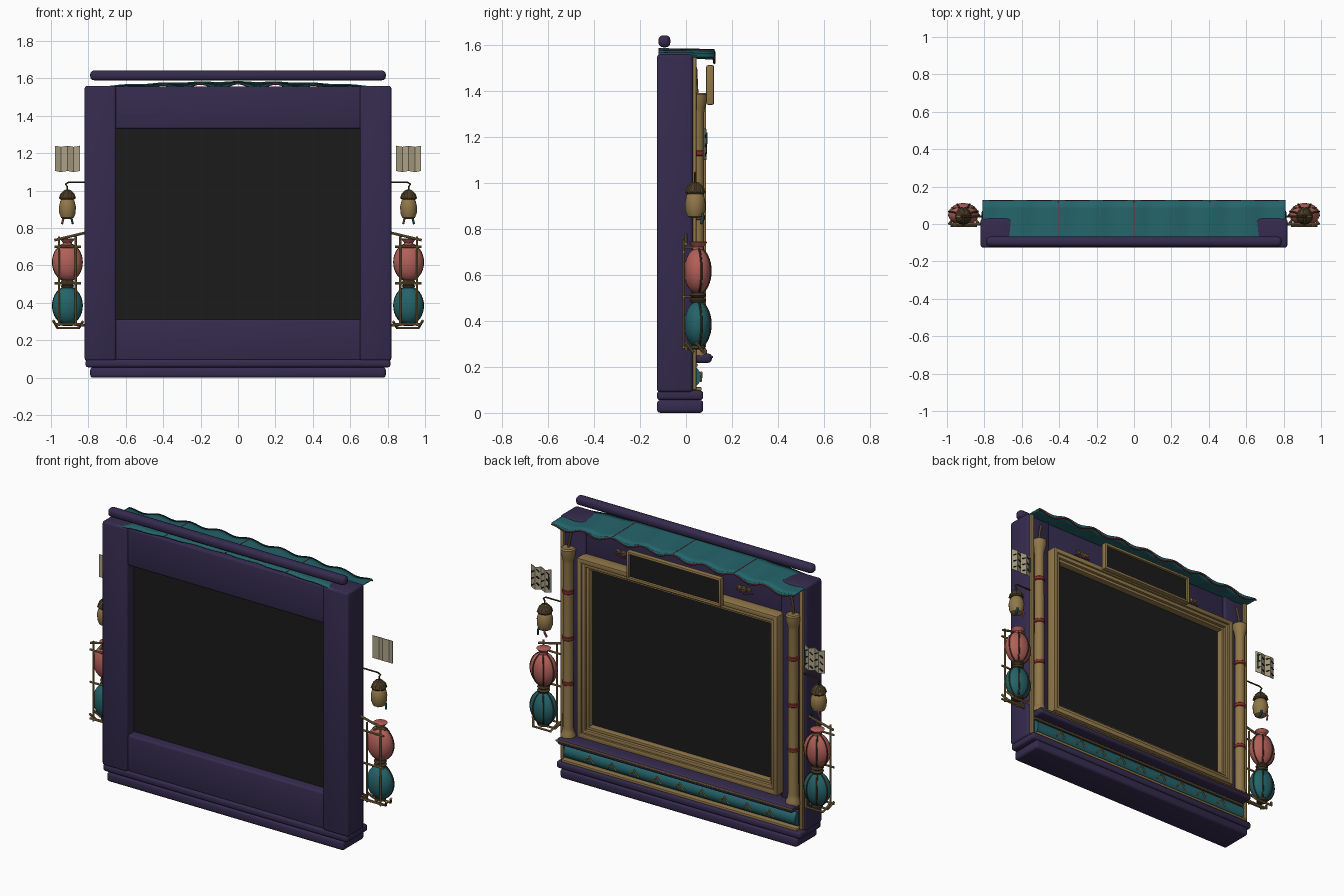
import bpy, bmesh, math
from mathutils import Vector

if "Cube" in bpy.data.objects:
    bpy.data.objects.remove(bpy.data.objects["Cube"])

def mat(name, c):
    m = bpy.data.materials.new(name)
    m.diffuse_color = (*c, 1)
    m.use_nodes = True
    m.node_tree.nodes["Principled BSDF"].inputs["Base Color"].default_value = m.diffuse_color
    return m

PURPLE = mat("deep purple", (.035, .024, .076))
TEAL = mat("teal", (.017, .125, .143))
PINK = mat("coral pink", (.45, .115, .10))
GOLD = mat("antique gold", (.28, .183, .066))
BLACK = mat("screen black", (.0105, .0105, .0105))
RED = mat("dark red", (.24, .03, .03))
CREAM = mat("cream paper", (.42, .36, .24))
BROWN = mat("dark bronze", (.06, .04, .018))

def finish(name, me, m, smooth=True):
    ob = bpy.data.objects.new(name, me)
    bpy.context.collection.objects.link(ob)
    me.materials.clear()
    me.materials.append(m)
    if smooth:
        bpy.ops.object.select_all(action='DESELECT')
        ob.select_set(True)
        bpy.context.view_layer.objects.active = ob
        bpy.ops.object.shade_smooth_by_angle(angle=math.radians(40))
    return ob

def box(name, x, y, z, m, bevel=0, seg=3):
    """Box from (min, max) ranges, optionally rounded."""
    bm = bmesh.new()
    bmesh.ops.create_cube(bm, size=1)
    for v in bm.verts:
        v.co = Vector([(r[0] + r[1]) / 2 + c * (r[1] - r[0]) for r, c in zip((x, y, z), v.co)])
    if bevel:
        bmesh.ops.bevel(bm, geom=bm.edges[:], offset=bevel, segments=seg, profile=.5, affect='EDGES')
    me = bpy.data.meshes.new(name)
    bm.to_mesh(me)
    bm.free()
    return finish(name, me, m, bool(bevel))

def tube(name, paths, r, m, res=2):
    """One mesh of round rods following one or more point paths."""
    cu = bpy.data.curves.new(name + "_path", 'CURVE')
    cu.dimensions = '3D'
    cu.bevel_depth, cu.bevel_resolution, cu.use_fill_caps = r, res, True
    for pts in paths:
        sp = cu.splines.new('POLY')
        sp.points.add(len(pts) - 1)
        for p, q in zip(sp.points, pts):
            p.co = (*q, 1)
    tmp = bpy.data.objects.new("tmp", cu)
    bpy.context.collection.objects.link(tmp)
    bpy.context.view_layer.update()
    me = bpy.data.meshes.new_from_object(tmp.evaluated_get(bpy.context.evaluated_depsgraph_get()))
    bpy.data.objects.remove(tmp)
    return finish(name, me, m)

def grid(name, pts, m, smooth=True, thick=0):
    """Sheet from rows of points."""
    bm = bmesh.new()
    g = [[bm.verts.new(p) for p in row] for row in pts]
    for a, b in zip(g, g[1:]):
        for i in range(len(a) - 1):
            bm.faces.new((a[i], a[i + 1], b[i + 1], b[i]))
    me = bpy.data.meshes.new(name)
    bm.to_mesh(me)
    bm.free()
    ob = finish(name, me, m, smooth)
    if thick:
        mod = ob.modifiers.new("thick", 'SOLIDIFY')
        mod.thickness, mod.offset = thick, 0
    return ob

def lathe(name, prof, cx, cy, m, n=24, sy=1):
    """Turned part: (radius, z) profile about a vertical axis."""
    bm = bmesh.new()
    rings = [[bm.verts.new((cx + r * math.cos(t * math.tau / n), cy + sy * r * math.sin(t * math.tau / n), z))
              for t in range(n)] for r, z in prof]
    for a, b in zip(rings, rings[1:]):
        for i in range(n):
            bm.faces.new((a[i], a[(i + 1) % n], b[(i + 1) % n], b[i]))
    bm.faces.new(rings[0][::-1])
    bm.faces.new(rings[-1])
    me = bpy.data.meshes.new(name)
    bm.to_mesh(me)
    bm.free()
    return finish(name, me, m)

def frame(name, X, z0, z1, w, y, m, bevel):
    """Rectangular picture frame lying in the xz plane."""
    for s, side in ((1, "left"), (-1, "right")):
        box(f"{name}_{side}", sorted((s * X, s * (X - w))), y, (z0, z1), m, bevel, 2)
    box(name + "_bottom", (-X + w / 2, X - w / 2), y, (z0, z0 + w), m, bevel, 2)
    box(name + "_top", (-X + w / 2, X - w / 2), y, (z1 - w, z1), m, bevel, 2)

# --- cabinet ---
box("base_plinth", (-.79, .79), (-.126, .075), (0, .056), PURPLE, .015)
box("base_step", (-.815, .815), (-.126, .075), (.055, .097), PURPLE, .014)
box("top_rail", (-.66, .66), (-.115, .015), (1.33, 1.557), PURPLE, .012)
box("bottom_rail", (-.66, .66), (-.115, .015), (.09, .312), PURPLE, .012)
box("screen", (-.655, .655), (-.06, .025), (.30, 1.34), BLACK)
box("top_bar", (-.79, .79), (-.12, -.068), (1.59, 1.642), PURPLE, .02)
for s in (1, -1):
    box("side_post", sorted((s * .652, s * .82)), (-.126, .03), (.09, 1.56), PURPLE, .014)
    box("post_edge_strip", sorted((s * .785, s * .808)), (.025, .046), (.10, 1.55), GOLD, .005, 2)

# --- stepped gold screen surround ---
frame("outer_frame", .668, .285, 1.365, .030, (.0, .088), GOLD, .006)
frame("middle_frame", .645, .310, 1.340, .026, (.0, .078), GOLD, .006)
frame("inner_frame", .624, .332, 1.318, .02, (.0, .062), GOLD, .005)

# --- header sign with gold frame ---
frame("sign_frame", .315, 1.34, 1.512, .018, (.088, .122), GOLD, .007)
box("sign_panel", (-.305, .305), (.093, .108), (1.35, 1.50), BLACK)

# --- small cloud ornaments beside the sign ---
for s in (1, -1):
    curls = []
    for dx, dz, r in ((0, 0, .018), (.035, .006, .012), (-.03, .004, .011)):
        curls.append([(s * (.40 + dx) + r * (1 - i / 22) * math.cos(i * .6), .024,
                       1.435 + dz + r * (1 - i / 22) * math.sin(i * .6)) for i in range(18)])
    tube("cloud_ornament", curls, .005, GOLD, 1)
    tube("cloud_ornament_tail", [[(s * .35, .02, 1.425), (s * .40, .024, 1.41), (s * .46, .02, 1.42)]], .004, RED, 1)

# --- gently waved canopy with scalloped valance ---
def canopy_z(x, y):
    t = (y + .12) / .245
    return 1.580 - .010 * t - .030 * (x / .81) ** 2 + (.002 + .006 * t) * math.cos(x * math.tau / .2025)

def low_z(x):
    return canopy_z(x, .122) - .012 + .006 * math.cos(x * math.tau / .2025)

NX = 120
XS = [-.81 + 1.62 * i / NX for i in range(NX + 1)]
YS = [-.12 + .243 * j / 6 for j in range(7)]
grid("canopy", [[(x, y, canopy_z(x, y)) for x in XS] for y in YS], TEAL, thick=.007)
grid("canopy_valance", [[(x, .122, f(x)) for x in XS] for f in (lambda x: canopy_z(x, .122), low_z)], TEAL, thick=.006)
tube("canopy_trim", [[(x, .123, low_z(x)) for x in XS]], .0045, RED)
tube("canopy_seams", [[(x, y, canopy_z(x, y) + .002) for y in YS] for x in (-.405, 0, .405)], .003, RED, 1)

# --- lower shelf and teal apron ---
box("shelf", (-.785, .785), (.0, .112), (.218, .258), PURPLE, .014)
box("shelf_edge", (-.79, .79), (.108, .118), (.238, .248), GOLD, .003, 1)
tube("apron_top_strip", [[(-.78, .045, .208), (.78, .045, .208)]], .007, GOLD)
box("apron_bottom_strip", (-.785, .785), (.02, .068), (.096, .112), GOLD, .004, 2)
arc = [(.022 + .043 * math.sin(math.pi * k / 12), .157 - .046 * math.cos(math.pi * k / 12)) for k in range(13)]
grid("teal_apron", [[(x, y, z) for y, z in arc] for x in (.77, -.77)], TEAL)
for s in (1, -1):
    rows = [[(s * .77, y, z) for y, z in arc], [(s * .77, .02, z) for y, z in arc]]
    grid("apron_end", rows[::-s], TEAL, False)
tube("apron_chevrons", [[(x - .03, .064, .138), (x, .066, .175), (x + .03, .064, .138)]
                        for x in [-.60 + .15 * i for i in range(9)]], .006, GOLD, 1)

for s in (1, -1):
    # --- gold columns ---
    cx, cy = s * .75, .05
    lathe("column", [(.042, .25), (.042, .27), (.033, .285), (.030, .31), (.029, .82), (.028, 1.30), (.032, 1.325),
                     (.041, 1.355), (.042, 1.385), (.034, 1.392)], cx, cy, GOLD)
    for z in (.58, .85, 1.13):
        lathe("column_band", [(.029, z - .012), (.033, z - .008), (.033, z + .008), (.029, z + .012)], cx, cy, RED)
    tube("column_finial", [[(cx, .048, 1.38), (cx - s * .006, .045, 1.44), (cx - s * .02, .042, 1.50)]], .007, GOLD)

    # --- pair of large lanterns ---
    lx, ly = s * .912, .052
    def ball(z, r=.081, h=.10):
        return [(max(.022, r * math.cos(a)), z + h * math.sin(a))
                for a in [math.radians(-75 + 150 * k / 14) for k in range(15)]]
    for nm, z, m in (("upper_lantern", .617, PINK), ("lower_lantern", .385, TEAL)):
        lathe(nm, ball(z), lx, ly, m, 28, .74)
        ribs = [[(lx + math.cos(t) * r, ly + .74 * math.sin(t) * r, zz) for r, zz in ball(z)]
                for t in [math.radians(d) for d in (15, 65, 115, 165)]]
        tube(nm + "_ribs", ribs, .0045, BROWN, 1)
    lathe("lantern_crown", [(.025, .71), (.024, .722), (.04, .742), (.036, .745)], lx, ly, PINK)
    lathe("lantern_neck", [(.03, .48), (.036, .492), (.024, .50), (.036, .51), (.03, .522)], lx, ly, BROWN)
    lathe("lantern_foot", [(.02, .275), (.032, .28), (.03, .292)], lx, ly, BROWN)

    # --- bamboo rack behind the lanterns ---
    def P(x, y, z):
        return (s * x, y, z)
    rods = [[P(x, -.01, .275), P(x, -.01, .755)] for x in (.867, .957)]
    rods += [[P(.84, -.01, z), P(.98, -.01, z)] for z in (.285, .505, .70)]
    rods += [[P(.912, -.01, z), P(.912, ly, z)] for z in (.285, .505, .72)]
    tube("lantern_rack", rods, .006, GOLD)
    tube("rack_brackets", [[P(.83, y, .30), P(.85, y + .03, .265), P(.965, y + .03, .265), P(.988, y, .305)] for y in (0, .045)]
         + [[P(.982, .0, .735), P(.815, .0, .775)], [P(.86, .0, .28), P(.81, .0, .28)]], .007, GOLD)

    # --- small hanging gourd lamp ---
    gy = .04
    tube("lamp_arm", [[P(.81, gy, 1.045), P(.905, gy, 1.045), P(.922, gy, 1.035), P(.912, gy, 1.02), P(.912, gy, .99)]], .0045, BROWN)
    lathe("lamp_body", [(.02, .848), (.034, .855), (.044, .88), (.045, .915), (.038, .945), (.026, .96)], lx, gy, GOLD)
    lathe("lamp_cap", [(.038, .952), (.042, .96), (.036, .978), (.022, .995), (.01, 1.005)], lx, gy, BROWN, 16)
    tube("lamp_cap_ribs", [[(lx + r * math.cos(t), gy + r * math.sin(t), z) for r, z in ((.043, .957), (.036, .98), (.014, 1.002))]
                           for t in [k * math.tau / 8 for k in range(8)]], .0035, GOLD, 1)
    for dx, m in ((-.022, PINK), (.022, TEAL)):
        tube("lamp_ribbon", [[(lx + dx * .8, gy + .03, .875), (lx + dx, gy + .035, .85), (lx + dx * 1.3, gy + .025, .822)]], .006, m, 1)

    # --- folded paper screen with brush marks ---
    fold = [(.845 + .0335 * i, .075 + .012 * (i % 2), 1.105 - .006 * (i % 2)) for i in range(5)]
    grid("folded_paper", [[P(x, y, z + h) for x, y, z in fold] for h in (0, .135)], CREAM, False, .004)
    tube("paper_marks", [[P(fold[i][0] + .007, .086, z), P(fold[i][0] + .026, .086, z + .012 * (-1) ** i)]
                         for i in range(4) for z in (1.13, 1.17, 1.21)], .0035, BLACK, 1)
    tube("paper_trim", [[P(.853, .088, 1.125), P(.853, .09, 1.22)]], .004, TEAL, 1)
